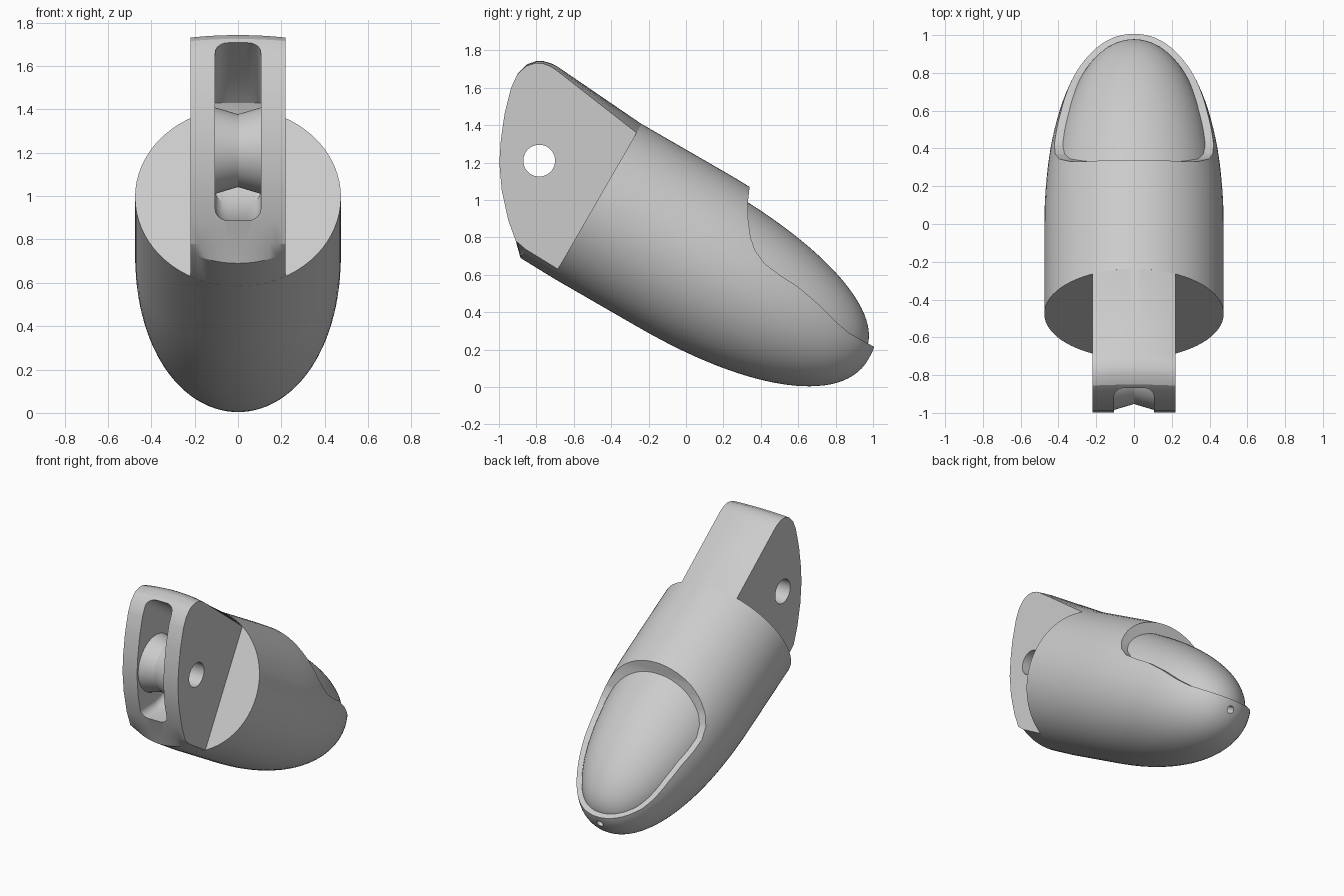
import bpy, bmesh
from math import sin, cos, pi, sqrt
from mathutils import Vector

if "Cube" in bpy.data.objects:
    bpy.data.objects.remove(bpy.data.objects["Cube"])

grey = bpy.data.materials.new("plain grey")
grey.use_nodes = True
grey.diffuse_color = (0.6, 0.6, 0.6, 1)
grey.node_tree.nodes["Principled BSDF"].inputs["Base Color"].default_value = (0.6, 0.6, 0.6, 1)

# Body axis: tilted 30 degrees down towards the back
C30, S30 = cos(pi / 6), sin(pi / 6)
ORIGIN = Vector((0, -0.475, 0.995))
ALONG, UP, SIDE = Vector((0, C30, -S30)), Vector((0, S30, C30)), Vector((1, 0, 0))
R, DOME = 0.475, 0.51


def make(name, rings, closed=False):
    """Skin a list of rings into a solid; closed joins last ring to first."""
    bm = bmesh.new()
    loops = [[bm.verts.new(p) for p in ring] for ring in rings]
    n = len(loops[0])
    pairs = list(zip(loops, loops[1:])) + ([(loops[-1], loops[0])] if closed else [])
    for a, b in pairs:
        for i in range(n):
            j = (i + 1) % n
            bm.faces.new((a[i], a[j], b[j], b[i]))
    if not closed:
        bm.faces.new(loops[0])
        bm.faces.new(loops[-1])
    bmesh.ops.recalc_face_normals(bm, faces=bm.faces)
    mesh = bpy.data.meshes.new(name)
    bm.to_mesh(mesh)
    bm.free()
    mesh.materials.append(grey)
    ob = bpy.data.objects.new(name, mesh)
    bpy.context.collection.objects.link(ob)
    return ob


def lathe(name, profile, centre, axis, u, v, squash=1.0, closed=False, n=72):
    """Turn (distance, radius) points around an axis."""
    return make(name, [[centre + axis * d + u * (r * squash * cos(2 * pi * i / n))
                        + v * (r * sin(2 * pi * i / n)) for i in range(n)]
                       for d, r in profile], closed)


def loft(name, profile, columns):
    """Sweep a (y, z, weight) side profile over (x, drop) columns."""
    return make(name, [[(x, y - S30 * w * d, z - C30 * w * d) for y, z, w in profile]
                       for x, d in columns])


def dome(length, radius, start, n=28):
    """Slightly squared elliptical nose profile."""
    pts = []
    for i in range(n + 1):
        a = pi / 2 * i / n * 0.995
        pts.append((start + length * sin(a) ** (2 / 2.2), radius * cos(a) ** (2 / 2.2)))
    return pts


def cut(ob, cutters):
    bpy.context.view_layer.objects.active = ob
    for c in cutters:
        c.hide_render = True
        m = ob.modifiers.new("cut", "BOOLEAN")
        m.operation, m.solver, m.object = "DIFFERENCE", "EXACT", c
        bpy.ops.object.modifier_apply(modifier=m.name)


# Fingertip shell: cylinder running into a nose
shell = lathe("fingertip_shell", [(0, R)] + dome(1.17, R, DOME), ORIGIN, ALONG, SIDE, UP)

# Raised pad inset in the upper nose
pad = lathe("fingertip_pad", dome(1.135, 0.4, DOME), ORIGIN, ALONG, SIDE, UP, squash=1.1)

# Recess around the pad
recess_side = [(0.34, 1.2), (0.34, 1.07), (0.33, 0.98), (0.332, 0.9), (0.345, 0.8), (0.37, 0.73),
               (0.42, 0.66), (0.5, 0.6), (0.6, 0.535), (0.7, 0.45), (0.8, 0.35), (0.87, 0.29),
               (0.94, 0.25), (1.1, 0.165), (1.2, 1.2)]
recess = loft("recess_cutter", [(y, z, 0) for y, z in recess_side], [(-0.7, 0), (0.7, 0)])

# Small cord hole in the tip
cord = lathe("cord_cutter", [(1.4, 0.025), (1.9, 0.025)], ORIGIN, ALONG, SIDE, UP, n=24)
cut(shell, [recess, cord])
cut(pad, [cord])

# Hinge tang, with top and bottom following the round body
tang_side = [(-0.2375, 1.406, 1), (-0.69, 1.715, 0.35), (-0.72, 1.73, 0.3), (-0.76, 1.742, 0.25),
             (-0.8, 1.743, 0.25), (-0.85, 1.725, 0.2), (-0.9, 1.675, 0.1), (-0.935, 1.6, 0),
             (-0.97, 1.46, 0), (-0.99, 1.32, 0), (-0.998, 1.2, 0), (-0.985, 1.05, 0),
             (-0.95, 0.89, 0), (-0.91, 0.78, 0), (-0.885, 0.69, -1), (-0.7125, 0.584, -1),
             (-0.365, 0.585, 0), (-0.065, 1.105, 0)]
half = 0.22
xs = [half * (i / 6 - 1) for i in range(13)]
tang = loft("hinge_tang", tang_side, [(x, R - sqrt(R * R - x * x)) for x in xs])

# Rounded slot around the roller
slot_side = [(-1.1, 1.843, 1), (-0.87, 1.71, 1), (-0.6, 1.53, 1), (-0.51, 1.43, 0),
             (-0.48, 1.32, 0), (-0.48, 1.18, 0), (-0.52, 1.06, 0), (-0.6, 0.97, -1),
             (-0.7, 0.92, -1), (-0.82, 0.89, -1), (-1.1, 0.885, -1)]
wide, corner = 0.105, 0.06
right = [(wide - corner + corner * sin(pi / 12 * i), corner * (1 - cos(pi / 12 * i)))
         for i in range(7)]
slot = loft("slot_cutter", slot_side, [(-x, d) for x, d in reversed(right)] + right)

# Hinge pin hole
PIN = Vector((0, -0.785, 1.21))
FRONT, TOP = Vector((0, 1, 0)), Vector((0, 0, 1))
pin = lathe("pin_cutter", [(-0.4, 0.085), (0.4, 0.085)], PIN, SIDE, FRONT, TOP, n=48)
cut(tang, [slot, pin])

# Grooved roller with a bore
roller = lathe("grooved_roller", [(-0.108, 0.085), (-0.108, 0.2), (0, 0.168), (0.108, 0.2),
                                  (0.108, 0.085)], PIN, SIDE, FRONT, TOP, closed=True)

for c in (recess, cord, slot, pin):
    bpy.data.objects.remove(c)

for ob in (shell, pad, tang, roller):
    bpy.ops.object.select_all(action="DESELECT")
    ob.select_set(True)
    bpy.context.view_layer.objects.active = ob
    bpy.ops.object.shade_smooth_by_angle(angle=0.44)
